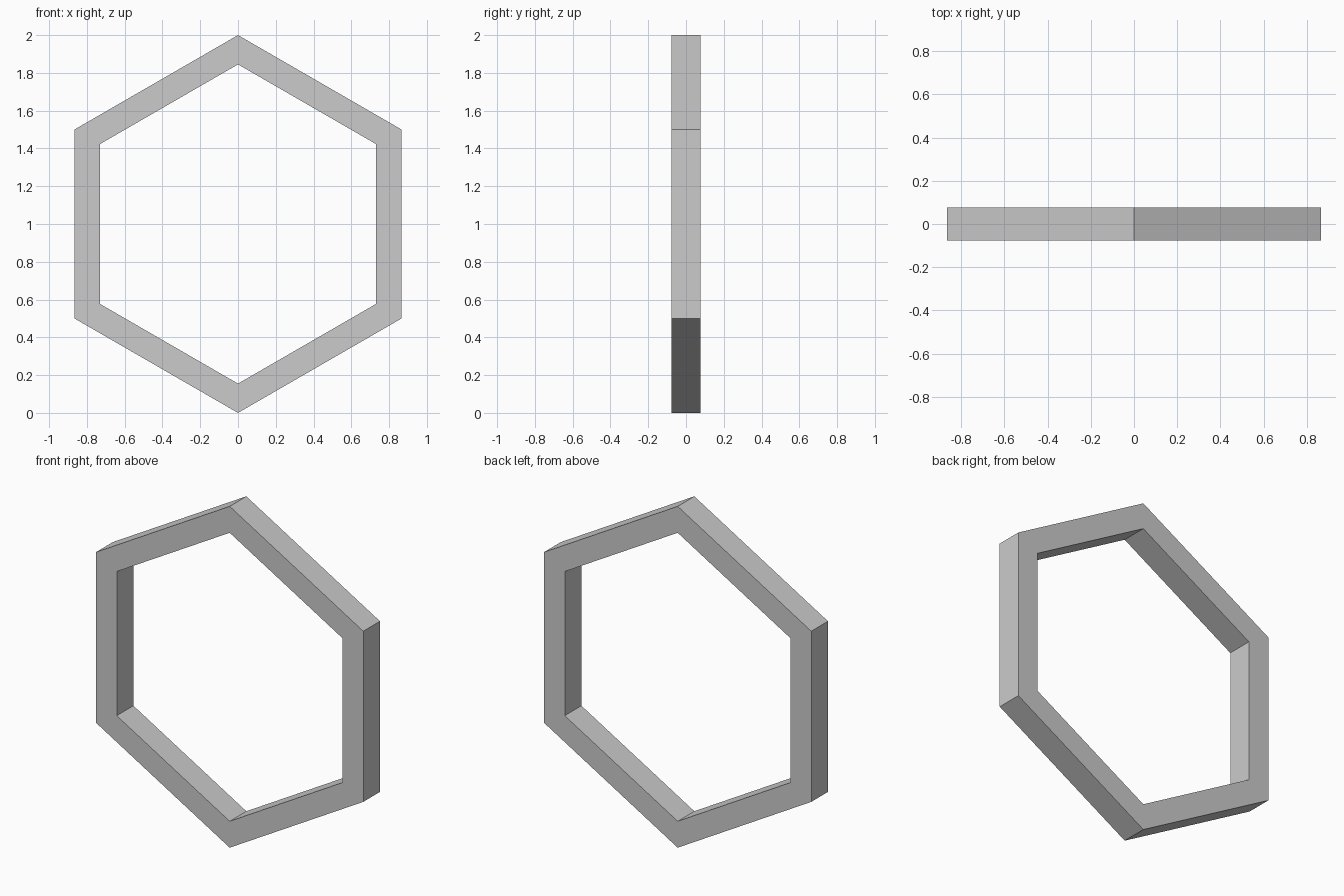
import bpy, bmesh
from math import sin, cos, pi

if "Cube" in bpy.data.objects:
    bpy.data.objects.remove(bpy.data.objects["Cube"])

SIDES = 6
OUTER_R, INNER_R = 1.0, 0.845
HALF_DEPTH = 0.077
CENTRE_Z = 1.0

bm = bmesh.new()


def ring(radius, y):
    """Hexagon of vertices in the xz plane with a corner pointing up."""
    return [bm.verts.new((radius * sin(2 * pi * i / SIDES), y,
                          CENTRE_Z + radius * cos(2 * pi * i / SIDES)))
            for i in range(SIDES)]


# Rectangular cross-section swept around the hexagon
section = [(OUTER_R, -HALF_DEPTH), (OUTER_R, HALF_DEPTH),
           (INNER_R, HALF_DEPTH), (INNER_R, -HALF_DEPTH)]
rings = [ring(r, y) for r, y in section]
for k in range(4):
    a, b = rings[k], rings[(k + 1) % 4]
    for i in range(SIDES):
        j = (i + 1) % SIDES
        bm.faces.new((a[i], a[j], b[j], b[i]))
bmesh.ops.recalc_face_normals(bm, faces=bm.faces[:])

# Hexagonal frame object
mesh = bpy.data.meshes.new("hexagon_frame")
bm.to_mesh(mesh)
bm.free()
frame = bpy.data.objects.new("hexagon_frame", mesh)
bpy.context.collection.objects.link(frame)
